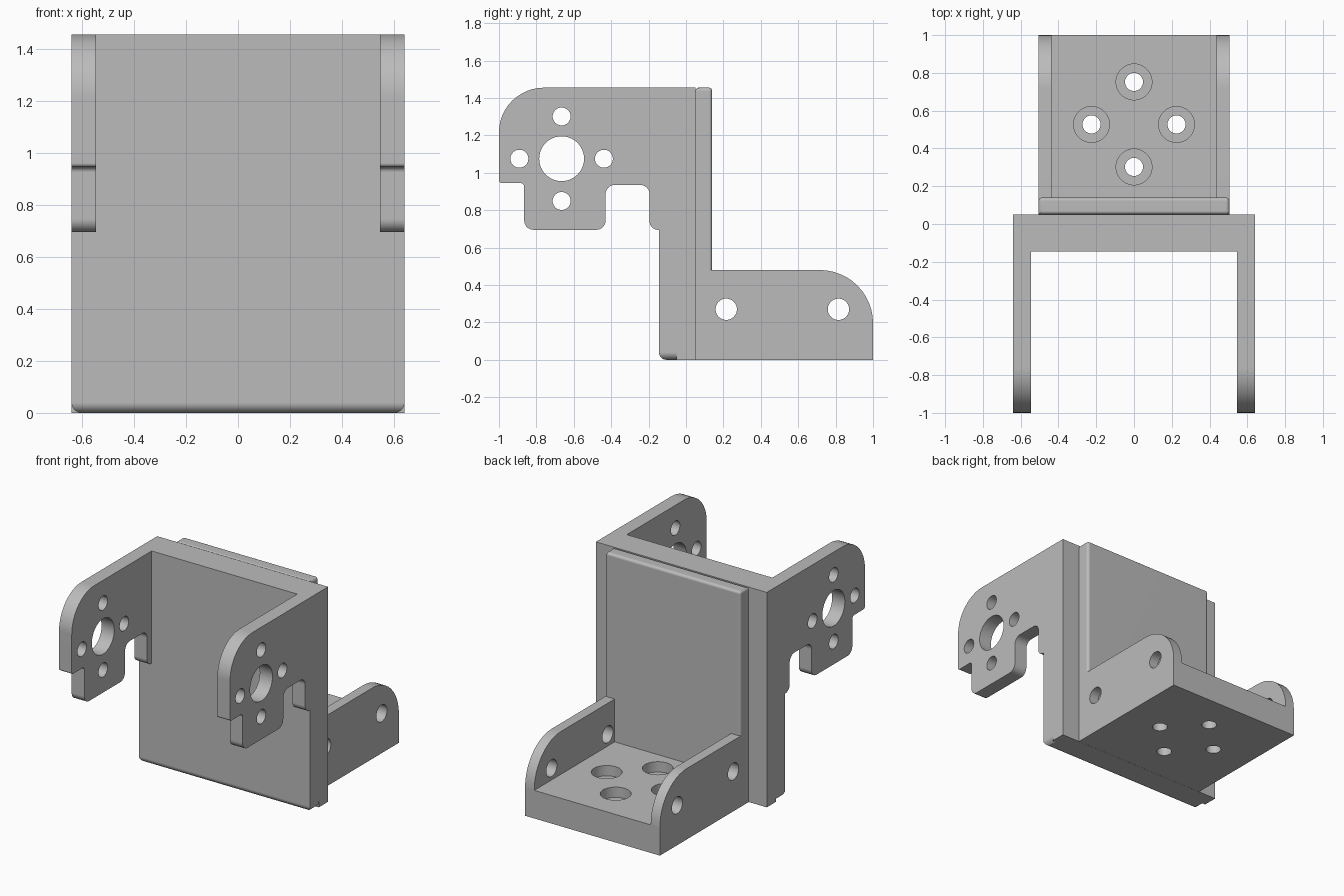
import bpy, bmesh
from math import sin, cos, pi
from mathutils import Matrix, Vector

if "Cube" in bpy.data.objects:
    bpy.data.objects.remove(bpy.data.objects["Cube"], do_unlink=True)

gray = bpy.data.materials.new("bracket gray")
gray.use_nodes = True
COLOR = (0.5, 0.5, 0.5, 1)
gray.diffuse_color = COLOR
gray.node_tree.nodes["Principled BSDF"].inputs["Base Color"].default_value = COLOR

# Local (u, v, depth) axes become world (y, z, x)
SIDEWAYS = Matrix(((0, 0, 1, 0), (1, 0, 0, 0), (0, 1, 0, 0), (0, 0, 0, 1)))


def link(name, bm):
    bmesh.ops.recalc_face_normals(bm, faces=bm.faces)
    mesh = bpy.data.meshes.new(name)
    bm.to_mesh(mesh)
    bm.free()
    mesh.materials.clear()
    mesh.materials.append(gray)
    obj = bpy.data.objects.new(name, mesh)
    bpy.context.collection.objects.link(obj)
    return obj


def box(name, low, high, radius=0, rounded=None):
    """Box between two corners; edges whose midpoint passes the rule are rounded."""
    low, high = Vector(low), Vector(high)
    bm = bmesh.new()
    bmesh.ops.create_cube(bm, size=1)
    for v in bm.verts:
        v.co = (low + high) / 2 + v.co * (high - low)
    if rounded:
        edges = [e for e in bm.edges if rounded((e.verts[0].co + e.verts[1].co) / 2)]
        bmesh.ops.bevel(bm, geom=edges, offset=radius, segments=6, profile=0.5, affect='EDGES')
    return link(name, bm)


def fillet(corners, steps=12):
    """Round each (u, v, radius) right-angled corner of an outline."""
    out = []
    for i, (u, v, r) in enumerate(corners):
        p = Vector((u, v))
        if not r:
            out.append(p)
            continue
        a = (Vector(corners[i - 1][:2]) - p).normalized()
        b = (Vector(corners[(i + 1) % len(corners)][:2]) - p).normalized()
        for k in range(steps + 1):
            t = k / steps * pi / 2
            out.append(p + r * (a * (1 - sin(t)) + b * (1 - cos(t))))
    return out


def circle(u, v, r, n=40):
    return [Vector((u + r * cos(2 * pi * k / n), v + r * sin(2 * pi * k / n))) for k in range(n)]


def side_plate(name, outline, holes, x_mid, thickness):
    """Extrude a pierced outline sideways along x."""
    curve = bpy.data.curves.new(name, 'CURVE')
    curve.dimensions, curve.fill_mode, curve.extrude = '2D', 'BOTH', thickness / 2
    for loop in [fillet(outline)] + [circle(*h) for h in holes]:
        spline = curve.splines.new('POLY')
        spline.points.add(len(loop) - 1)
        spline.use_cyclic_u = True
        for point, p in zip(spline.points, loop):
            point.co = (p.x, p.y, 0, 1)
    temp = bpy.data.objects.new(name, curve)
    bm = bmesh.new()
    bm.from_mesh(temp.to_mesh())
    temp.to_mesh_clear()
    bpy.data.objects.remove(temp)
    bpy.data.curves.remove(curve)
    bmesh.ops.remove_doubles(bm, verts=bm.verts, dist=0.0001)
    bm.transform(Matrix.Translation((x_mid, 0, 0)) @ SIDEWAYS)
    return link(name, bm)


def cylinder(name, x, y, r, z0, z1):
    bm = bmesh.new()
    bmesh.ops.create_cone(bm, cap_ends=True, segments=40, radius1=r, radius2=r, depth=z1 - z0,
                          matrix=Matrix.Translation((x, y, (z0 + z1) / 2)))
    return link(name, bm)


def combine(target, others, operation):
    bpy.context.view_layer.objects.active = target
    for other in others:
        mod = target.modifiers.new("join", 'BOOLEAN')
        mod.operation, mod.solver, mod.object = operation, 'EXACT', other
        bpy.ops.object.modifier_apply(modifier=mod.name)
        bpy.data.objects.remove(other, do_unlink=True)


def finish(obj):
    bpy.ops.object.select_all(action='DESELECT')
    obj.select_set(True)
    bpy.context.view_layer.objects.active = obj
    bpy.ops.object.shade_smooth_by_angle(angle=pi / 6)
    obj.modifiers.new("even shading", 'WEIGHTED_NORMAL').keep_sharp = True


TOP = 1.455

# Front bracket: back wall, front layer with rounded lower edges, two pierced arms
front = box("front_bracket", (-0.64, -0.05, 0), (0.64, 0.05, TOP))
layer = box("front_layer", (-0.64, -0.145, 0), (0.64, 0, TOP), 0.04,
            lambda m: m.z < 0.01 and m.y < -0.01)
arm_outline = [(-1, TOP, 0.24), (-1, 0.945, 0.015), (-0.865, 0.945, 0.02), (-0.865, 0.695, 0.05),
               (-0.43, 0.695, 0.05), (-0.43, 0.935, 0.05), (-0.195, 0.935, 0.05),
               (-0.195, 0.695, 0.045), (-0.02, 0.695, 0), (-0.02, TOP, 0)]
arm_holes = [(-0.665, 1.075, 0.12)]
for du, dv in ((1, 0), (-1, 0), (0, 1), (0, -1)):
    arm_holes.append((-0.665 + 0.226 * du, 1.075 + 0.226 * dv, 0.048))
arms = [side_plate("arm", arm_outline, arm_holes, s * 0.5925, 0.095) for s in (-1, 1)]
combine(front, [layer] + arms, 'UNION')
finish(front)

# Rear bracket: upright plate, floor, two pierced flanges, counterbored floor holes
rear = box("rear_bracket", (-0.505, 0.051, 0), (0.505, 0.14, TOP), 0.018,
           lambda m: m.z > TOP - 0.01 or (m.y > 0.13 and m.z > 0.1))
floor = box("floor", (-0.505, 0.07, 0), (0.505, 1, 0.19))
flange_outline = [(0.051, 0, 0), (1, 0, 0), (1, 0.48, 0.285), (0.051, 0.48, 0)]
flange_holes = [(0.215, 0.27, 0.057), (0.815, 0.27, 0.057)]
flanges = [side_plate("flange", flange_outline, flange_holes, s * 0.4705, 0.069) for s in (-1, 1)]
combine(rear, [floor] + flanges, 'UNION')
cutters = []
for dx, dy in ((1, 0), (-1, 0), (0, 1), (0, -1)):
    x, y = 0.225 * dx, 0.527 + 0.225 * dy
    cutters.append(cylinder("hole", x, y, 0.048, -0.1, 0.3))
    cutters.append(cylinder("counterbore", x, y, 0.095, 0.12, 0.3))
combine(rear, cutters, 'DIFFERENCE')
finish(rear)
